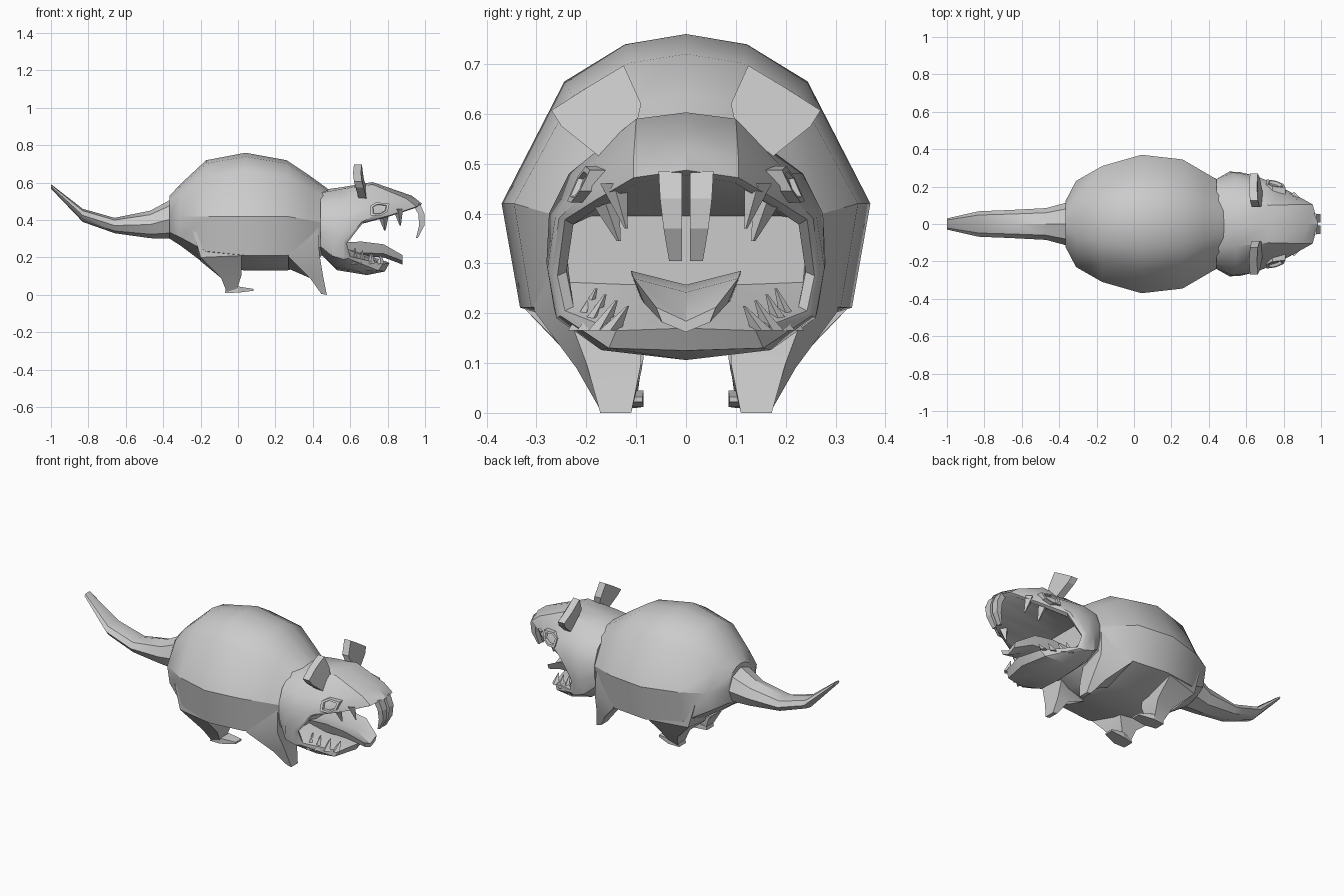
import bpy, bmesh, math
from mathutils import Vector


def make(name, rings, smooth=True):
    """Skin a list of equal-length closed rings and cap both ends."""
    bm = bmesh.new()
    vs = [[bm.verts.new(p) for p in r] for r in rings]
    n = len(vs[0])
    for a, b in zip(vs, vs[1:]):
        for i in range(n):
            j = (i + 1) % n
            bm.faces.new((a[i], a[j], b[j], b[i]))
    bm.faces.new(vs[0])
    bm.faces.new(vs[-1])
    bmesh.ops.recalc_face_normals(bm, faces=bm.faces)
    me = bpy.data.meshes.new(name)
    bm.to_mesh(me)
    bm.free()
    ob = bpy.data.objects.new(name, me)
    bpy.context.collection.objects.link(ob)
    if smooth:
        bpy.ops.object.select_all(action='DESELECT')
        ob.select_set(True)
        bpy.context.view_layer.objects.active = ob
        bpy.ops.object.shade_smooth_by_angle(angle=math.radians(32))
    return ob


def full(half):
    """Complete a half ring (top centre to bottom centre) by mirroring in y."""
    return half + [(x, -y, z) for x, y, z in half[-2:0:-1]]


def pair(name, rings, smooth=False):
    for tag, s in (("left", 1), ("right", -1)):
        make(f"{name}_{tag}", [[(x, s * y, z) for x, y, z in r] for r in rings], smooth)


def box_ring(x0, x1, y0, y1, z):
    return [(x0, y0, z), (x1, y0, z), (x1, y1, z), (x0, y1, z)]


def spike(name, base, tip, r):
    """Four-sided tapered tooth, mirrored."""
    b, t = Vector(base), Vector(tip)
    ring = lambda c, k: [(c.x + k * dx, c.y + k * dy, c.z)
                         for dx, dy in ((1, 0), (0, 1), (-1, 0), (0, -1))]
    pair(name, [ring(b, r), ring(t, r * 0.12)])


# body: x, half width, top, widest height, belly
body = []
for x, w, t, m, b in [(-.365, .125, .53, .42, .30), (-.31, .23, .59, .42, .265),
                      (-.17, .31, .72, .42, .16), (.04, .37, .76, .42, .13),
                      (.26, .345, .72, .42, .13), (.38, .275, .64, .40, .16),
                      (.49, .21, .56, .38, .24)]:
    body.append(full([(x, 0, t), (x, .33 * w, t - .06 * (t - m)),
                      (x, .66 * w, m + .72 * (t - m)), (x, w, m),
                      (x, .9 * w, m + .72 * (b - m)), (x, .4 * w, b + .08 * (m - b)), (x, 0, b)]))
make("body", body)

# tail: x, half width, top, bottom
tail = []
for x, w, t, b in [(-.34, .12, .52, .30), (-.47, .085, .45, .303), (-.66, .075, .412, .33),
                   (-.83, .068, .46, .39), (-1.0, .03, .592, .568)]:
    c, h = (t + b) / 2, (t - b) / 2
    tail.append([(x, w * math.sin(k * math.pi / 4), c + h * math.cos(k * math.pi / 4))
                 for k in range(8)])
make("tail", tail)

# head: half rings from neck to the mouth rim, then the cavity inside
neck = [(.44, 0, .56), (.44, .13, .545), (.44, .21, .48), (.44, .24, .40),
        (.44, .24, .32), (.44, .22, .26), (.45, .13, .21), (.46, 0, .20)]
skull = [(.55, 0, .575), (.55, .12, .565), (.55, .235, .48), (.53, .275, .40),
         (.51, .28, .30), (.50, .265, .21), (.52, .15, .148), (.53, 0, .132)]
brow = [(.72, 0, .603), (.72, .10, .59), (.71, .205, .48), (.63, .262, .395),
        (.565, .278, .29), (.565, .26, .19), (.64, .17, .126), (.69, 0, .106)]
snout = [(.93, 0, .53), (.90, .105, .515), (.80, .19, .455), (.66, .255, .39),
         (.575, .27, .28), (.59, .252, .195), (.75, .155, .13), (.785, 0, .125)]
rim = [(.985, 0, .487), (.955, .105, .472), (.82, .18, .428), (.67, .243, .388),
       (.582, .258, .275), (.60, .243, .205), (.775, .14, .165), (.81, 0, .17)]
inner = [(x - .015, y * .93, z - (.01 if z > .3 else -.008)) for x, y, z in rim]
zs = [.395, .395, .395, .388, .32, .262, .258, .258]
ys = [0, .1, .19, .235, .24, .235, .13, 0]
back = [(.545, y, z) for y, z in zip(ys, zs)]
make("head", [full(r) for r in (neck, skull, brow, snout, rim, inner, back)])

# tongue: x, half width, edge top, thickness
make("tongue", [full([(x, 0, z - .028), (x, w, z), (x, w * .8, z - t), (x, 0, z - t - .02)])
                for x, w, z, t in [(.55, .11, .28, .06), (.66, .11, .285, .06),
                                   (.78, .105, .27, .05), (.88, .06, .212, .03)]])

# ears: upright flared plates, slightly cupped
outline = [(.10, .575), (.09, .62), (.125, .697), (.20, .652), (.27, .607), (.25, .575), (.175, .515)]
bend = [.025, .01, 0, -.005, 0, .01, .025]
pair("ear", [[(x + d, y, z) for (y, z), d in zip(outline, bend)] for x in (.62, .662)])

# eyes: slanted sockets with a recessed pupil
eye = [(.705, .475), (.74, .495), (.81, .487), (.80, .445), (.76, .422), (.71, .425)]
cx, cz = .758, .458


def eye_ring(k, out):
    ring = []
    for x, z in eye:
        px, pz = cx + k * (x - cx), cz + k * (z - cz)
        ring.append((px, .207 - .18 * (px - cx) - .45 * (pz - cz) + out, pz))
    return ring


pair("eye", [eye_ring(1, -.05), eye_ring(1, .008), eye_ring(.72, .008), eye_ring(.65, -.008)])

# incisors: curved and tapering (x back, x front, outer y, z)
pair("upper_incisor", [box_ring(a, b, .008, w, z) for a, b, w, z in
                       [(.935, .975, .055, .485), (.965, .998, .052, .43),
                        (.968, .996, .045, .37), (.952, .962, .034, .305)]])

# side teeth
spike("upper_fang_rear", (.775, .17, .445), (.785, .135, .345), .035)
spike("upper_fang_front", (.855, .145, .46), (.868, .12, .37), .027)
for i, x in enumerate((.62, .66, .71, .76)):
    y = .215 - .45 * (x - .62)
    spike(f"lower_tooth_{i + 1}", (x, y, .165), (x + .005, y - .035, .25 - .012 * i), .022)

# front legs
pair("front_leg", [
    [(.27, .19, .36), (.43, .15, .36), (.43, .24, .36), (.28, .31, .36)],
    [(.27, .10, .14), (.43, .09, .22), (.435, .245, .22), (.27, .305, .205)],
    [(.385, .088, .09), (.455, .09, .10), (.455, .20, .10), (.385, .22, .09)],
    [(.445, .11, .006), (.475, .11, 0), (.475, .172, 0), (.445, .172, .006)]], True)

# hind legs and feet
pair("hind_leg", [
    [(-.26, .16, .34), (.02, .16, .34), (.02, .33, .34), (-.24, .26, .34)],
    [(-.20, .10, .18), (.02, .09, .15), (.02, .325, .21), (-.20, .265, .20)],
    [(-.09, .09, .09), (.02, .085, .11), (.02, .225, .11), (-.09, .21, .09)],
    [(-.06, .10, .015), (-.005, .10, .03), (-.005, .165, .03), (-.06, .165, .015)]], True)
pair("hind_foot", [
    [(-.07, .10, .01), (-.07, .165, .01), (-.065, .165, .03), (-.065, .10, .03)],
    [(.0, .085, .012), (.0, .168, .012), (.0, .168, .045), (.0, .085, .045)],
    [(.083, .087, .022), (.083, .14, .022), (.083, .14, .032), (.083, .087, .032)]])
